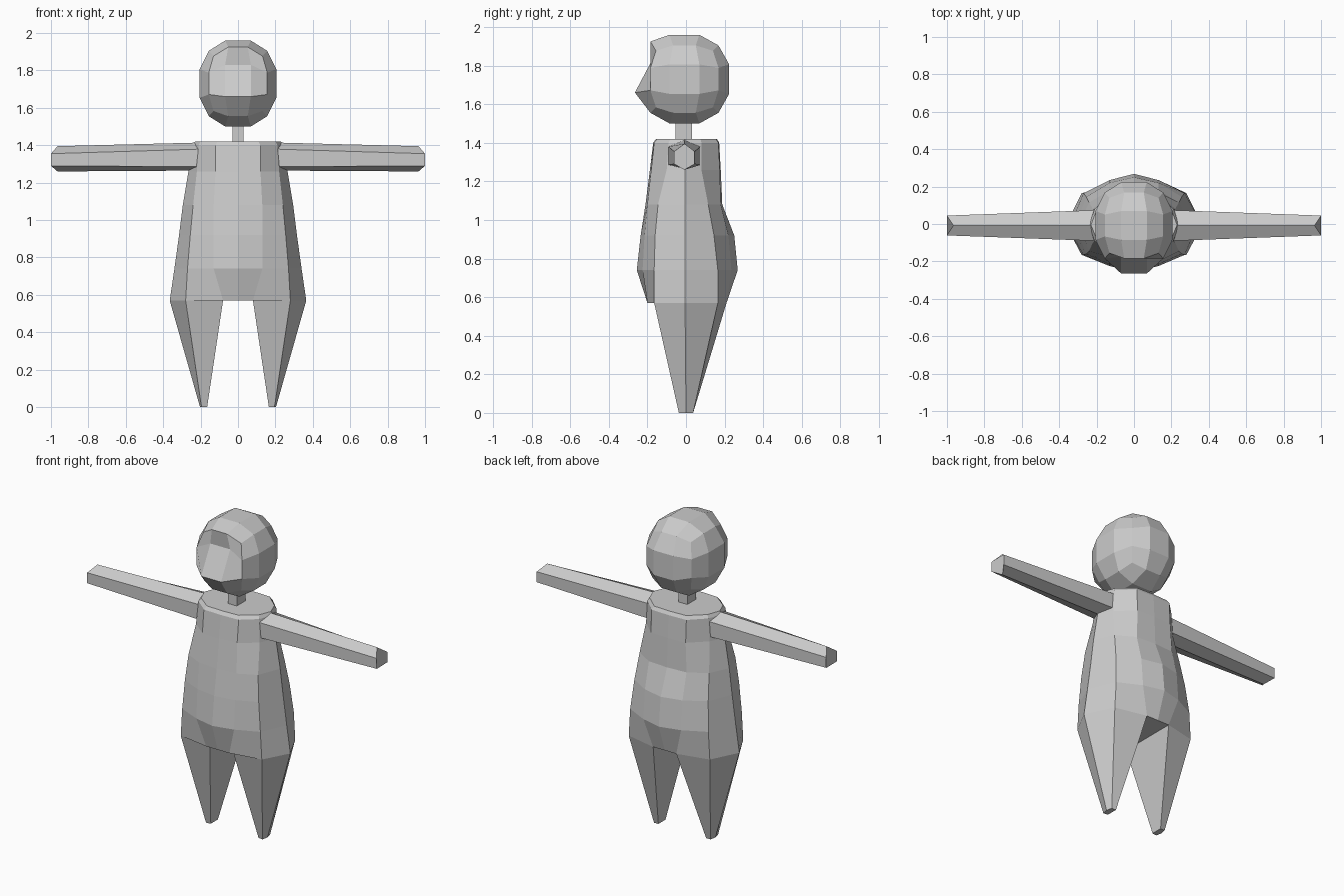
import bpy, bmesh
from mathutils import Vector

if "Cube" in bpy.data.objects:
    bpy.data.objects.remove(bpy.data.objects["Cube"])


def finish(name, bm, mirror=False):
    bmesh.ops.recalc_face_normals(bm, faces=bm.faces)
    me = bpy.data.meshes.new(name)
    bm.to_mesh(me)
    bm.free()
    ob = bpy.data.objects.new(name, me)
    bpy.context.collection.objects.link(ob)
    if mirror:
        ob.modifiers.new("Mirror", 'MIRROR')
    return ob


def loft(name, rings, mirror=False):
    bm = bmesh.new()
    vs = [[bm.verts.new(p) for p in r] for r in rings]
    n = len(vs[0])
    for a, b in zip(vs, vs[1:]):
        for i in range(n):
            j = (i + 1) % n
            bm.faces.new((a[i], a[j], b[j], b[i]))
    bm.faces.new(vs[0])
    bm.faces.new(vs[-1])
    return finish(name, bm, mirror)


# torso: z, centre front/back y, middle x, front/back y, side x, front/back y, outer x
levels = [
    (0.57, -.20, .21, .08, -.20, .21, .28, -.165, .165, .365),
    (0.74, -.255, .268, .13, -.225, .235, .27, -.165, .165, .34),
    (0.92, -.235, .25, .13, -.215, .22, .255, -.16, .145, .315),
    (1.08, -.21, .188, .13, -.20, .18, .24, -.145, .115, .295),
    (1.26, -.187, .18, .12, -.18, .175, .22, -.10, .08, .265),
    (1.40, -.17, .172, .12, -.165, .168, .21, -.09, .08, .24),
    (1.42, -.155, .16, .11, -.15, .155, .20, -.08, .075, .23),
]
rings = []
for z, cf, cb, mx, mf, mb, sx, sf, sb, ox in levels:
    half = [(mx, mf), (sx, sf), (ox, -.005), (sx, sb), (mx, mb)]
    ring = [(0, cf)] + half + [(0, cb)] + [(-x, y) for x, y in reversed(half)]
    rings.append([(x, y, z) for x, y in ring])
loft("torso", rings)

# tapered legs
top = [(.08, -.165), (.28, -.165), (.365, -.005), (.28, .165), (.08, .21)]
foot = [(.165, -.033), (.195, -.037), (.203, 0), (.195, .037), (.165, .037)]
loft("legs", [[(x, y, .57) for x, y in top], [(x, y, 0) for x, y in foot]], True)


# six-sided arms with ridges on top and below and a bevelled end
def arm_ring(x, tip, w, zt, zu, zl, zb):
    c = -.008
    return [(tip, c, zt), (x, c + w, zu), (x, c + w, zl),
            (tip, c, zb), (x, c - w, zl), (x, c - w, zu)]


loft("arms", [arm_ring(.18, .18, .083, 1.415, 1.38, 1.285, 1.265),
              arm_ring(1.0, .965, .053, 1.395, 1.355, 1.29, 1.26)], True)

# neck
loft("neck", [[(-.03, -.055, z), (.03, -.055, z), (.03, .03, z), (-.03, .03, z)]
              for z in (1.40, 1.53)])

# head: cube cut in thirds, rounded to a sphere, with the face pulled to a muzzle
bm = bmesh.new()
bmesh.ops.create_cube(bm, size=2)
bmesh.ops.subdivide_edges(bm, edges=bm.edges[:], cuts=2, use_grid_fill=True)
for v in bm.verts:
    g = v.co.copy()
    d = g.normalized()
    v.co = Vector((d.x * .227, d.y * .256 - .008, d.z * .254 + 1.73))
    if g.y < -.9:
        inner = abs(g.x) < .9
        if inner and .1 < g.z < .9:
            v.co.y, v.co.z = -.175, 1.83
        elif inner and -.9 < g.z < -.1:
            v.co.y, v.co.z = -.265, 1.66
        elif inner and g.z > .9:
            v.co.z = 1.925
finish("head", bm)
